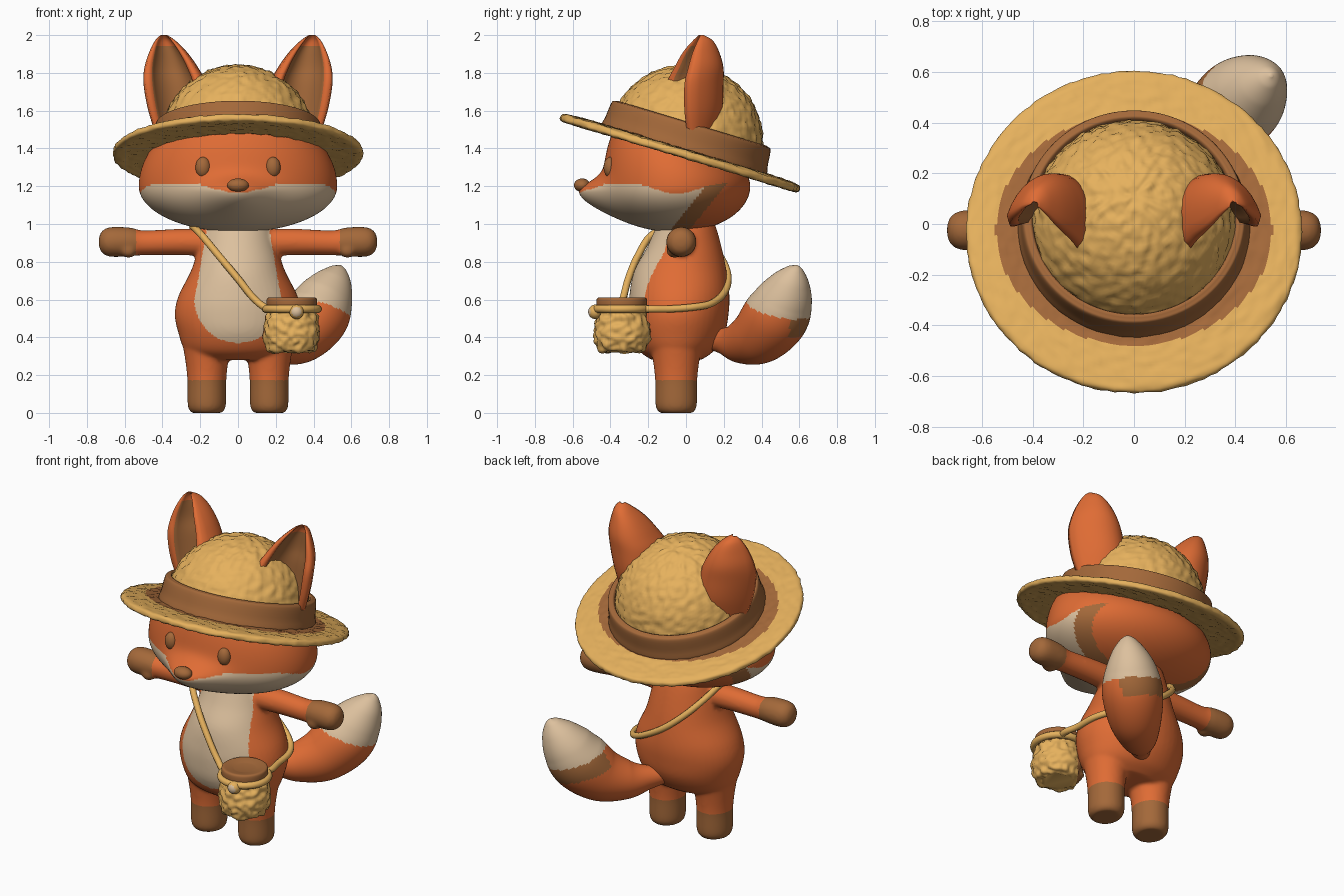
import bpy, bmesh, math
from mathutils import Vector, Matrix, noise

cube = bpy.data.objects.get("Cube")
if cube:
    bpy.data.objects.remove(cube)


def material(name, rgb):
    m = bpy.data.materials.new(name)
    m.use_nodes = True
    m.diffuse_color = (*rgb, 1)
    m.node_tree.nodes["Principled BSDF"].inputs["Base Color"].default_value = (*rgb, 1)
    return m


ORANGE = material("orange fur", (0.74, 0.15, 0.035))
BROWN = material("brown", (0.37, 0.14, 0.042))
CREAM = material("cream fur", (0.72, 0.53, 0.34))
STRAW = material("straw", (0.79, 0.44, 0.11))


def spline(rows, k=6, cyclic=False):
    """Catmull-Rom interpolation through rows of numbers."""
    n, out = len(rows), []
    pick = lambda i: rows[i % n] if cyclic else rows[min(max(i, 0), n - 1)]
    for i in range(n if cyclic else n - 1):
        a, b, c, d = (pick(i + j) for j in (-1, 0, 1, 2))
        for t in (j / k for j in range(k)):
            out.append([q + 0.5 * t * (r - p + t * (2 * p - 5 * q + 4 * r - s + t * (3 * (q - r) + s - p)))
                        for p, q, r, s in zip(a, b, c, d)])
    return out if cyclic else out + [list(rows[-1])]


def paint(ob, mats, rule=None):
    ob.data.materials.clear()
    for m in mats:
        ob.data.materials.append(m)
    for p in ob.data.polygons:
        p.use_smooth = True
        if rule:
            p.material_index = rule(p.center)


def finish(bm, name, mats, rule=None, rough=0.0):
    bmesh.ops.recalc_face_normals(bm, faces=bm.faces)
    bm.normal_update()
    if rough:
        moves = [(v, v.normal * rough * noise.noise(v.co * 32)) for v in bm.verts]
        for v, d in moves:
            v.co += d
    me = bpy.data.meshes.new(name)
    bm.to_mesh(me)
    bm.free()
    ob = bpy.data.objects.new(name, me)
    bpy.context.collection.objects.link(ob)
    paint(ob, mats, rule)
    return ob


def loft(name, rings, mats, rule=None, rough=0.0, closed=False, matrix=None):
    bm = bmesh.new()
    vs = [[bm.verts.new(p) for p in ring] for ring in rings]
    n = len(vs[0])
    for a, b in zip(vs, vs[1:] + (vs[:1] if closed else [])):
        for i in range(n):
            bm.faces.new((a[i], a[(i + 1) % n], b[(i + 1) % n], b[i]))
    if not closed:
        bm.faces.new(vs[0])
        bm.faces.new(vs[-1])
    ob = finish(bm, name, mats, rule, rough)
    if matrix:
        ob.matrix_world = matrix
    return ob


def ring(z, rx, ry, cx=0.0, cy=0.0, n=48):
    return [Vector((cx + rx * math.cos(a), cy + ry * math.sin(a), z))
            for a in (2 * math.pi * i / n for i in range(n))]


def tube(name, rows, mats, rule=None, k=6, n=32):
    """Round limb through (x, y, z, radius) rows."""
    pts = spline(rows, k)
    ps = [Vector(p[:3]) for p in pts]
    rings = []
    for i, p in enumerate(pts):
        t = ps[min(i + 1, len(ps) - 1)] - ps[max(i - 1, 0)]
        q = t.to_track_quat('Z', 'Y')
        rings.append([ps[i] + q @ v for v in ring(0, max(p[3], .003), max(p[3], .003), n=n)])
    return loft(name, rings, mats, rule)


def ball(name, loc, size, mats, rule=None, shape=None, u=32, v=20):
    bm = bmesh.new()
    bmesh.ops.create_uvsphere(bm, u_segments=u, v_segments=v, radius=1)
    for vert in bm.verts:
        c = shape(vert.co) if shape else vert.co
        vert.co = Vector(loc) + Vector([a * b for a, b in zip(c, size)])
    return finish(bm, name, mats, rule)


# Body, legs and arms, fused into one skin
torso = [(.28, .2, .13, -.05), (.33, .28, .2, -.05), (.42, .315, .25, -.045), (.52, .335, .265, -.04),
         (.62, .315, .265, -.035), (.75, .25, .245, -.03), (.87, .21, .2, -.01), (.98, .18, .16, 0), (1.05, .15, .13, 0)]
parts = [loft("body", [ring(z, rx, ry, 0, cy) for z, rx, ry, cy in spline(torso)], [ORANGE])]
leg = [(0, .08), (.015, .093), (.05, .102), (.17, .103), (.27, .113), (.4, .135)]
arm = [(.1, .9, .075), (.3, .905, .07), (.5, .9, .066), (.58, .905, .077),
       (.68, .905, .078), (.725, .905, .052), (.738, .905, .01)]
for s in (-1, 1):
    parts.append(loft("leg", [ring(z, r, r * 1.08, s * .165, -.052) for z, r in spline(leg)], [ORANGE]))
    parts.append(tube("arm", [(s * x, -.025, z, r) for x, z, r in arm], [ORANGE]))
    parts.append(ball("thumb", (s * .58, -.06, .86), (.045, .045, .04), [ORANGE]))
bpy.ops.object.select_all(action='DESELECT')
for p in parts:
    p.select_set(True)
body = parts[0]
bpy.context.view_layer.objects.active = body
bpy.ops.object.join()
remesh = body.modifiers.new("fuse", 'REMESH')
remesh.mode = 'VOXEL'
remesh.voxel_size = .0105
soften = body.modifiers.new("soften", 'SMOOTH')
soften.iterations = 8
bpy.ops.object.convert(target='MESH')


def body_colour(c):
    if c.z < .17 or abs(c.x) > .54:
        return 1
    low = (c.z - .6) / .23
    width = .23 - .04 * low if low > 0 else .23 * math.sqrt(max(0, 1 - low * low))
    return 2 if c.y < -.05 and abs(c.x) < width else 0


paint(body, [ORANGE, BROWN, CREAM], body_colour)


# Head with a soft snout, a cream lower face and brown edging behind the cheeks
def head_shape(c):
    wz = 1.2 + c.z * ((.4 - .2 * c.y) if c.z > 0 else .243)
    drop = (wz - 1.17) / (.07 if wz > 1.17 else .13)
    snout = math.exp(-(c.x * .52 / .17) ** 2 - drop ** 2) if c.y < 0 else 0
    return Vector((c.x * .525, c.y * .39 - .05 - .13 * snout, wz))


def head_colour(c):
    edge = 1.22 - .055 * math.exp(-(c.x / .17) ** 2) - .06 * math.exp(-((c.y + .05) / .15) ** 2)
    back = c.y + .8 * (1.17 - c.z)
    if c.z > edge or back > .18:
        return 0
    return 1 if back < .08 else 2


ball("head", (0, 0, 0), (1, 1, 1), [ORANGE, CREAM, BROWN], head_colour, head_shape, 180, 140)
ball("nose", (0, -.55, 1.205), (.057, .043, .036), [BROWN])
for s, side in ((-1, "right"), (1, "left")):
    ball(side + "_eye", (s * .185, -.4, 1.3), (.04, .036, .055), [BROWN])

# Cupped ears: outer rim, inner rim and depth at each height
ear = [(1.46, .43, .04, .2, -.08, .18), (1.6, .475, .03, .18, -.09, .23), (1.74, .5, .03, .185, -.08, .23),
       (1.83, .495, .045, .225, -.04, .2), (1.91, .47, .06, .28, 0, .15), (1.97, .44, .075, .335, .045, .085),
       (2, .41, .08, .375, .07, .02)]
M = 16
for s, side in ((-1, "right"), (1, "left")):
    rings = []
    for z, xo, yo, xi, yi, d in spline(ear):
        mid, half = Vector(((xo + xi) / 2, (yo + yi) / 2)), Vector(((xo - xi) / 2, (yo - yi) / 2))
        back = Vector((-half.y, half.x)).normalized() * d
        arc = [mid + half * math.cos(a) + back * math.sin(a) for a in (math.pi * i / M for i in range(M + 1))]
        arc.append(mid - half * .86 - back * .14)
        arc += [mid + half * .68 * math.cos(a) + back * (.6 * math.sin(a) - .04)
                for a in (math.pi * (1 - i / M) for i in range(M + 1))]
        arc.append(mid + half * .86 - back * .14)
        rings.append([Vector((s * p.x, p.y, z)) for p in arc])
    ob = loft(side + "_ear", rings, [ORANGE, BROWN])
    count = len(rings[0])
    for i, p in enumerate(ob.data.polygons):
        if i < (len(rings) - 1) * count and M + 1 < i % count < count - 2 and p.center.z < 1.94:
            p.material_index = 1

# Tail with a cream tip and a brown band on its back side
tail = [(.05, .12, .39, .05), (.12, .2, .38, .07), (.21, .29, .375, .115), (.32, .39, .415, .157), (.41, .475, .51, .175),
        (.465, .525, .61, .15), (.51, .56, .7, .1), (.535, .58, .76, .045), (.542, .585, .782, .006)]
axis = Vector((.25, .2, .95)).normalized()
split = axis.dot(Vector((.43, .49, .55)))


def tail_colour(c):
    h = axis.dot(c) - split
    return 1 if h > 0 else 2 if h > -.1 and c.y - .3 * c.x > .38 else 0


tube("tail", tail, [ORANGE, CREAM, BROWN], tail_colour, 12, 56)

# Straw hat, built level and then tipped back
tip = Matrix.Translation((0, -.03, 1.38)) @ Matrix.Rotation(math.radians(-16.8), 4, 'X')
brim = [(.39, .022), (.46, .024), (.55, .022), (.64, .016), (.662, -.003), (.645, -.025), (.55, -.022), (.39, -.014)]
loft("hat_brim", [ring(z, r, r, n=160) for r, z in spline(brim, 9, True)], [STRAW, BROWN],
     lambda c: 1 if c.z > .005 and (c.x / .545) ** 2 + (c.y / .475) ** 2 < 1 else 0, .006, True, tip)
dome = [(.06 + .408 * math.sin(a), .408 * math.cos(a)) for a in (math.pi / 2 * i / 44 for i in range(44))]
loft("hat_crown", [ring(z, r, r, 0, .012, 140) for z, r in [(.0, .408)] + dome], [STRAW], None, .011, False, tip)
band = [(.395, .01), (.455, .01), (.448, .07), (.44, .145), (.425, .16), (.4, .15)]
loft("hat_band", [ring(z, r, r, 0, .015, 96) for r, z in spline(band, 4, True)], [BROWN], None, 0, True, tip)

# Shoulder bag, brown where it faces the body
bx, by = .285, -.34
basket = [(.32, .09), (.332, .122), (.375, .143), (.43, .147), (.49, .138), (.53, .125), (.56, .12)]
loft("bag", [ring(z, r, r, bx, by, 72) for z, r in spline(basket)], [STRAW, BROWN],
     lambda c: 1 if .6 * (c.y - by) - .8 * (c.x - bx) > .11 else 0, .018)
lid = [(.53, .12), (.55, .132), (.595, .134), (.61, .125), (.608, .1), (.6, .06)]
loft("bag_lid", [ring(z, r, r, bx, by) for z, r in spline(lid, 4)], [BROWN])
ball("bag_button", (.31, -.48, .535), (.038, .038, .038), [STRAW, CREAM],
     lambda c: 1 if c.y < -.5 and math.hypot(c.x - .31, c.z - .535) < .025 else 0)


def rope(name, points, radius, k=8):
    cu = bpy.data.curves.new(name, 'CURVE')
    cu.dimensions = '3D'
    cu.bevel_depth = radius
    cu.bevel_resolution = 3
    sp = cu.splines.new('POLY')
    pts = spline(points, k, True)
    sp.points.add(len(pts) - 1)
    for p, co in zip(sp.points, pts):
        p.co = (*co, 1)
    sp.use_cyclic_u = True
    sp.use_smooth = True
    cu.materials.append(STRAW)
    bpy.context.collection.objects.link(bpy.data.objects.new(name, cu))


rope("bag_rim", ring(.55, .138, .138, bx, by, 24), .021, 2)
rope("strap", [(-.24, 0, .985), (-.2, -.17, .95), (-.1, -.255, .83), (0, -.305, .71), (.09, -.335, .6), (.17, -.36, .55),
               (.3, -.3, .55), (.36, -.2, .55), (.345, -.09, .55), (.33, .04, .56), (.27, .135, .58), (.15, .205, .64),
               (0, .222, .73), (-.12, .18, .83), (-.2, .1, .92)], .019)
